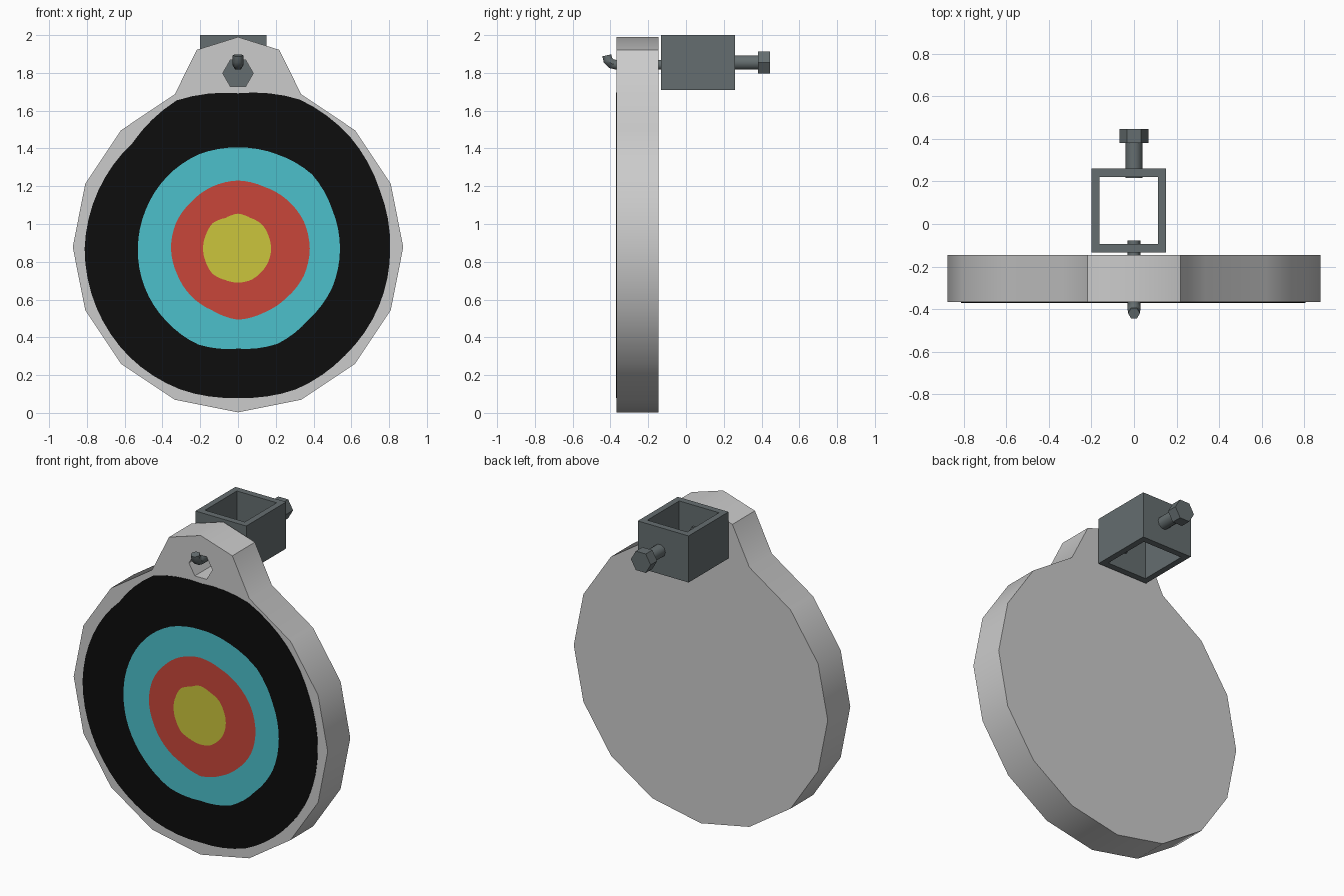
import bpy, bmesh, math
from mathutils import Vector

if "Cube" in bpy.data.objects:
    bpy.data.objects.remove(bpy.data.objects["Cube"])


def material(name, rgb):
    m = bpy.data.materials.new(name)
    m.diffuse_color = (*rgb, 1)
    m.use_nodes = True
    m.node_tree.nodes["Principled BSDF"].inputs["Base Color"].default_value = m.diffuse_color
    return m


grey = material("light_grey", (0.60, 0.60, 0.60))
steel = material("dark_steel", (0.13, 0.155, 0.16))
yellow = material("yellow", (0.60, 0.56, 0.045))
red = material("red", (0.58, 0.061, 0.042))
cyan = material("cyan", (0.072, 0.53, 0.60))
black = material("black", (0.004, 0.004, 0.004))


def finish(name, bm, mats, smooth=None):
    bmesh.ops.recalc_face_normals(bm, faces=bm.faces)
    me = bpy.data.meshes.new(name)
    bm.to_mesh(me)
    bm.free()
    for m in mats:
        me.materials.append(m)
    ob = bpy.data.objects.new(name, me)
    bpy.context.collection.objects.link(ob)
    if smooth:
        bpy.ops.object.select_all(action='DESELECT')
        ob.select_set(True)
        bpy.context.view_layer.objects.active = ob
        bpy.ops.object.shade_smooth_by_angle(angle=math.radians(smooth))
    return ob


def plate(name, loops, extrude, mat, smooth=None):
    """Fill flat loops (the inner ones become holes) and extrude them."""
    bm = bmesh.new()
    edges = []
    for loop in loops:
        vs = [bm.verts.new(p) for p in loop]
        edges += [bm.edges.new((vs[i - 1], vs[i])) for i in range(len(vs))]
    bmesh.ops.triangle_fill(bm, edges=edges, use_beauty=True)
    geom = bmesh.ops.extrude_face_region(bm, geom=bm.faces[:], use_keep_orig=True)["geom"]
    bmesh.ops.translate(bm, vec=extrude, verts=[g for g in geom if isinstance(g, bmesh.types.BMVert)])
    return finish(name, bm, [mat], smooth)


def sweep(name, path, sides, mat, smooth=None):
    """Tube along a path of (y, z, radius) in the plane x = 0."""
    bm = bmesh.new()
    rings = []
    for i, (y, z, r) in enumerate(path):
        a, b = path[max(i - 1, 0)], path[min(i + 1, len(path) - 1)]
        d = Vector((0, b[0] - a[0], b[1] - a[1])).normalized()
        up = Vector((0, -d.z, d.y))
        rings.append([bm.verts.new(Vector((r * math.cos(t), y, z)) + up * r * math.sin(t))
                      for t in (2 * math.pi * k / sides for k in range(sides))])
    for a, b in zip(rings, rings[1:]):
        for k in range(sides):
            bm.faces.new((a[k - 1], a[k], b[k], b[k - 1]))
    bm.faces.new(rings[0])
    bm.faces.new(rings[-1])
    return finish(name, bm, [mat], smooth)


# target board: 16-sided disc with a hanging tab and a hexagonal hole
FRONT, BACK = -0.367, -0.145
outline = []
for k in range(16):
    t = 2 * math.pi * k / 16
    if k == 4:
        outline += [(0.218, FRONT, 1.922), (0, FRONT, 1.99), (-0.218, FRONT, 1.922)]
    else:
        outline.append((0.875 * math.cos(t), FRONT, 0.878 + 0.875 * math.sin(t)))
hole = [(0.081 * math.cos(k * math.pi / 3), FRONT, 1.798 + 0.081 * math.sin(k * math.pi / 3))
        for k in range(6)]
plate("target_board", [outline, hole], (0, BACK - FRONT, 0), grey, 35)

# painted rings: slightly uneven bands, radii (in hundredths) at 16 angles
bands = [
    (17.5, 17.5, 18, 17.5, 18.5, 17.5, 19, 18.5, 18.5, 18.5, 19, 18, 18, 18, 17.5, 17.5),
    (38, 37.7, 36.6, 35.5, 36, 35.5, 35, 35.5, 35.5, 35, 35.3, 35.5, 37.7, 36.6, 36.6, 37.7),
    (54, 54, 55.5, 54, 53.5, 54, 53.5, 53, 53, 53.5, 54, 55, 53, 54.6, 53, 54),
    (80.6, 81.2, 83.8, 85.4, 82.2, 84.9, 79, 80.1, 81.2, 81.2, 81.2, 80.6, 79, 80.6, 80.1, 80.6),
]
bm = bmesh.new()
N = 64
previous = None
for index, radii in enumerate(bands):
    ring = []
    for k in range(N):
        i, f = divmod(k * 16 / N, 1)
        i = int(i)
        r = (radii[i] * (1 - f) + radii[(i + 1) % 16] * f) / 100
        t = 2 * math.pi * k / N
        ring.append(bm.verts.new((r * math.cos(t), FRONT - 0.003, 0.87 + r * math.sin(t))))
    if previous:
        faces = [bm.faces.new((previous[k - 1], previous[k], ring[k], ring[k - 1])) for k in range(N)]
    else:
        faces = [bm.faces.new(ring)]
    for f in faces:
        f.material_index = index
    previous = ring
# thin rim joining the paint to the board
back = [bm.verts.new((v.co.x, FRONT, v.co.z)) for v in previous]
for k in range(N):
    bm.faces.new((previous[k - 1], previous[k], back[k], back[k - 1])).material_index = 3
finish("painted_rings", bm, [yellow, red, cyan, black])


# square tube bracket, open at top and bottom
def rectangle(x0, x1, y0, y1):
    return [(x0, y0, 1.71), (x1, y0, 1.71), (x1, y1, 1.71), (x0, y1, 1.71)]


plate("tube_bracket", [rectangle(-0.2, 0.15, -0.133, 0.26), rectangle(-0.162, 0.112, -0.093, 0.22)],
      (0, 0, 0.29), steel)

# clamp bolt at the back: round shaft and hexagonal head
sweep("bolt_shaft", [(0.215, 1.855, 0.04), (0.385, 1.855, 0.04)], 10, steel, 40)
sweep("bolt_head", [(0.38, 1.855, 0.068), (0.445, 1.855, 0.068)], 6, steel)

# hook through the hole, bent upwards at the front
sweep("hanging_hook", [(-0.077, 1.843, 0.03), (-0.37, 1.843, 0.03), (-0.395, 1.849, 0.03),
                       (-0.413, 1.866, 0.029), (-0.419, 1.893, 0.028)], 6, steel, 61)
